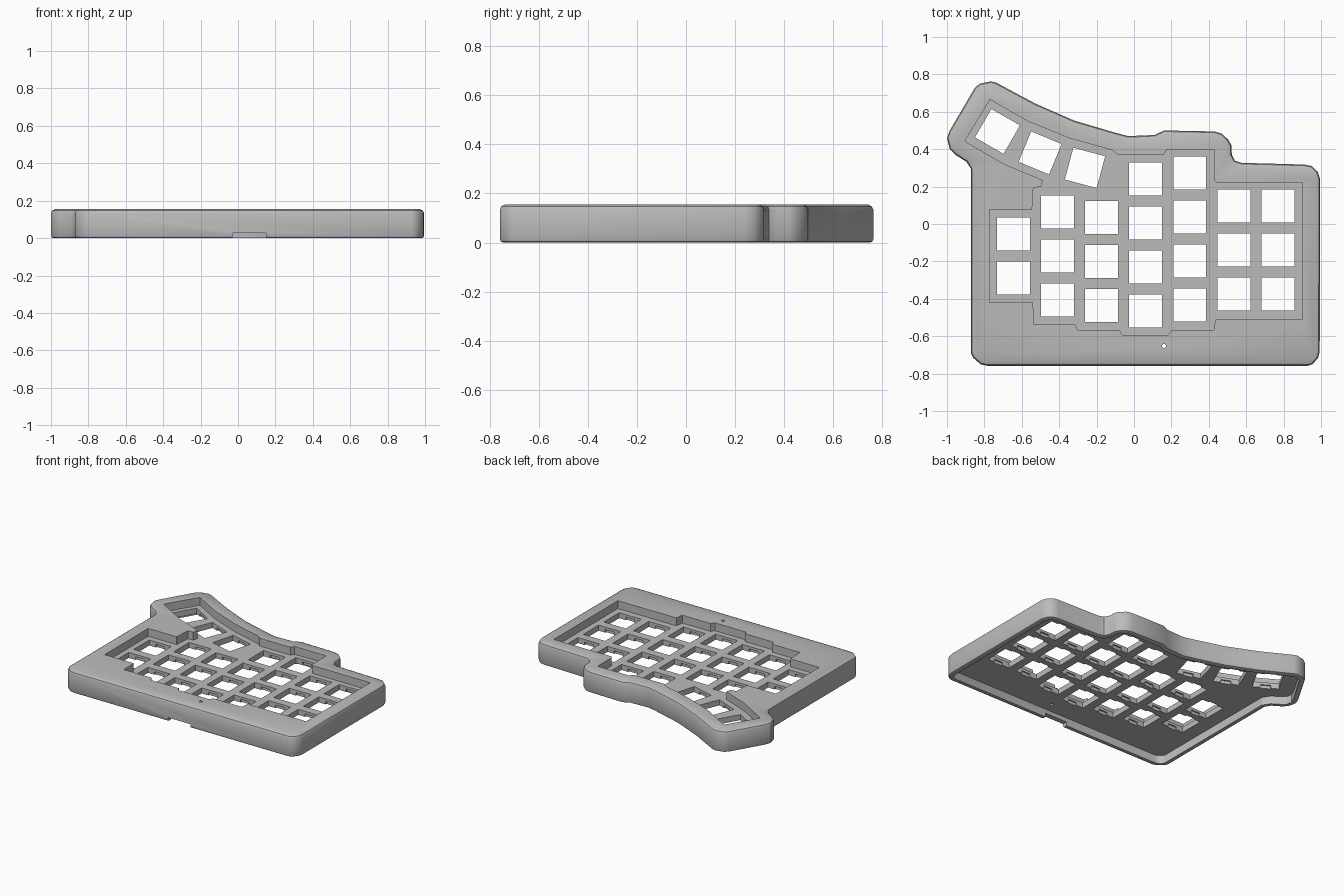
import bpy, bmesh, math
from mathutils import Vector, Matrix

if "Cube" in bpy.data.objects:
    bpy.data.objects.remove(bpy.data.objects["Cube"])

HEIGHT, FLOOR, CEILING, KEY = 0.155, 0.098, 0.058, 0.176

# Outer outline, counter-clockwise from the front left corner
OUTLINE = [(-.872, -.69), (-.86, -.715), (-.82, -.75), (-.785, -.758), (.93, -.758), (.955, -.75),
           (.985, -.715), (.993, -.68), (.995, .24), (.982, .28), (.95, .31), (.91, .318),
           (.575, .327), (.54, .338), (.523, .37), (.521, .42), (.505, .45), (.47, .483),
           (.43, .495), (.16, .5), (.11, .476), (-.03, .47), (-.1, .488), (-.32, .553),
           (-.53, .645), (-.735, .755), (-.765, .763), (-.825, .75), (-.85, .73), (-.985, .5),
           (-1, .46), (-.985, .4), (-.955, .37), (-.895, .332), (-.872, .295)]

# Outline of the sunken key well
WELL = [(-.77, .665), (-.905, .443), (-.69, .318), (-.487, .235), (-.497, .198), (-.538, .195),
        (-.545, .077), (-.772, .077), (-.772, -.42), (-.54, -.42), (-.535, -.537), (-.315, -.537),
        (-.3, -.568), (-.075, -.568), (-.065, -.593), (.185, -.593), (.2, -.568), (.426, -.568),
        (.435, -.51), (.902, -.51), (.902, .222), (.44, .222), (.428, .238), (.428, .398),
        (.175, .398), (.16, .372), (-.09, .372), (-.11, .393), (-.34, .457), (-.567, .548)]

# Key columns: x, y of the top key, number of keys
COLUMNS = [(-.645, -.054, 2), (-.409, .065, 3), (-.174, .035, 3), (.062, .241, 4),
           (.298, .273, 4), (.534, .096, 3), (.77, .096, 3)]
THUMB_KEYS = [(-.73, .495, -30), (-.502, .38, -22.5), (-.262, .3, -15)]


def inset(points, distance):
    """Move every side of a counter-clockwise outline inwards."""
    result = []
    for i, p in enumerate(points):
        here = Vector(p)
        a = (here - Vector(points[i - 1])).normalized()
        b = (Vector(points[(i + 1) % len(points)]) - here).normalized()
        na, nb = Vector((-a.y, a.x)), Vector((-b.y, b.x))
        result.append(here + (na + nb) * distance / (1 + na.dot(nb)))
    return result


def loft(name, rings):
    """Solid through (outline, z) rings, capped at both ends."""
    bm = bmesh.new()
    loops = [[bm.verts.new((p[0], p[1], z)) for p in outline] for outline, z in rings]
    for low, high in zip(loops, loops[1:]):
        for i in range(len(low)):
            j = (i + 1) % len(low)
            bm.faces.new((low[i], low[j], high[j], high[i]))
    bm.faces.new(loops[0][::-1])
    bm.faces.new(loops[-1])
    return finish(name, bm)


def finish(name, bm):
    bmesh.ops.recalc_face_normals(bm, faces=bm.faces)
    mesh = bpy.data.meshes.new(name)
    bm.to_mesh(mesh)
    bm.free()
    obj = bpy.data.objects.new(name, mesh)
    bpy.context.collection.objects.link(obj)
    return obj


def boxes(name, items, width, depth, z0, z1):
    """Boxes at each (x, y, angle) between two heights."""
    bm = bmesh.new()
    for x, y, angle in items:
        place = (Matrix.Translation((x, y, (z0 + z1) / 2))
                 @ Matrix.Rotation(math.radians(angle), 4, 'Z')
                 @ Matrix.Diagonal((width, depth, z1 - z0, 1)))
        bmesh.ops.create_cube(bm, size=1, matrix=place)
    return finish(name, bm)


# Case body with rounded top and bottom rims
profile = [(.014, 0), (.004, .004), (0, .014), (0, .133), (.006, .147), (.022, HEIGHT)]
case = loft("keyboard_case", [(inset(OUTLINE, d), z) for d, z in profile])

# Cutters: well, hollow underside, switch holes with clip recesses, cable notch, reset hole
keys = [(x, y - .2355 * i, 0) for x, y, count in COLUMNS for i in range(count)] + THUMB_KEYS
hollow = inset(OUTLINE, .036)
pin = [(.16 + .011 * math.cos(math.tau * i / 16), -.652 + .011 * math.sin(math.tau * i / 16))
       for i in range(16)]
cutters = [
    loft("well_cutter", [(WELL, FLOOR), (WELL, .3)]),
    loft("hollow_cutter", [(hollow, -.1), (hollow, CEILING)]),
    boxes("switch_hole_cutter", keys, KEY, KEY, .02, .13),
    boxes("clip_recess_cutter", keys, KEY * .4, KEY + .02, .02, FLOOR - .018),
    boxes("cable_notch_cutter", [(.06, -.75, 0)], .18, .12, -.05, .028),
    loft("reset_hole_cutter", [(pin, .02), (pin, .3)]),
]
for cutter in cutters:
    cutter.hide_render = True
    mod = case.modifiers.new(cutter.name, 'BOOLEAN')
    mod.operation, mod.solver, mod.object = 'DIFFERENCE', 'EXACT', cutter

# Bake the cuts and drop the cutters
bpy.context.view_layer.update()
graph = bpy.context.evaluated_depsgraph_get()
baked = bpy.data.meshes.new_from_object(case.evaluated_get(graph))
case.modifiers.clear()
case.data = baked
baked.name = "keyboard_case"
for cutter in cutters:
    bpy.data.objects.remove(cutter)

# Grey plastic
grey = bpy.data.materials.new("grey_plastic")
grey.use_nodes = True
colour = (.5, .5, .5, 1)
grey.diffuse_color = colour
grey.node_tree.nodes["Principled BSDF"].inputs["Base Color"].default_value = colour
baked.materials.clear()
baked.materials.append(grey)

bpy.ops.object.select_all(action='DESELECT')
case.select_set(True)
bpy.context.view_layer.objects.active = case
bpy.ops.object.shade_smooth_by_angle(angle=math.radians(30))
